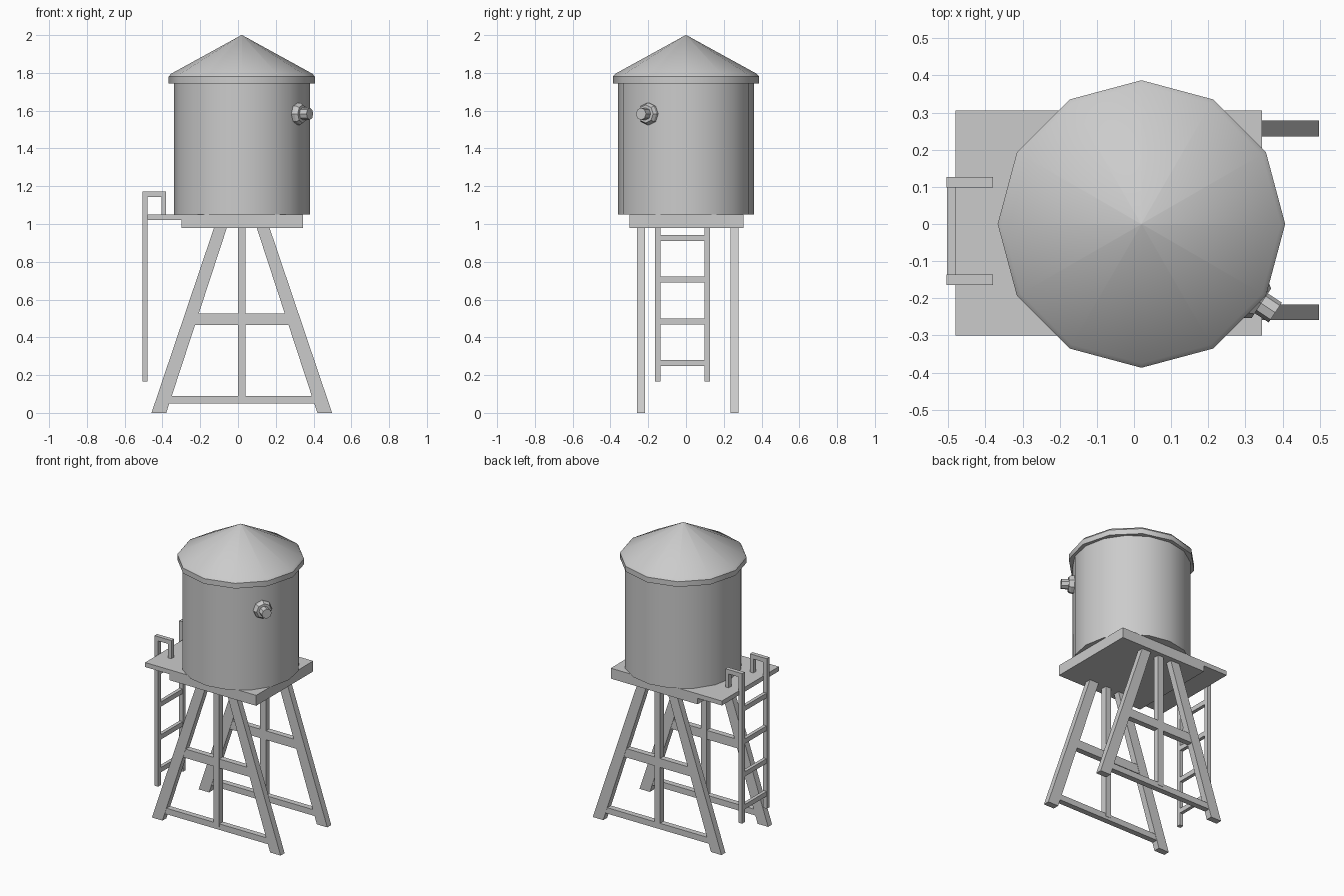
import bpy, math

if "Cube" in bpy.data.objects:
    bpy.data.objects.remove(bpy.data.objects["Cube"])

CX = 0.02  # tower axis


def mesh_object(name, verts, faces):
    me = bpy.data.meshes.new(name)
    me.from_pydata(verts, [], faces)
    me.update()
    ob = bpy.data.objects.new(name, me)
    bpy.context.collection.objects.link(ob)
    return ob


def prism(name, profile, y0, y1):
    """Extrude an anticlockwise x-z outline from y0 to y1."""
    n = len(profile)
    verts = [(x, y, z) for y in (y0, y1) for x, z in profile]
    faces = [list(range(n)), list(range(2 * n - 1, n - 1, -1))]
    faces += [[i, i + n, (i + 1) % n + n, (i + 1) % n] for i in range(n)]
    return mesh_object(name, verts, faces)


def box(name, x0, x1, y0, y1, z0, z1):
    return prism(name, [(x0, z0), (x1, z0), (x1, z1), (x0, z1)], y0, y1)


def lathe(name, profile, sides):
    """Spin (radius, z) points, bottom to top, about z; close both ends."""
    verts = [(r * math.cos(2 * math.pi * i / sides), r * math.sin(2 * math.pi * i / sides), z)
             for r, z in profile for i in range(sides)]
    faces = [[k * sides + i, k * sides + (i + 1) % sides,
              (k + 1) * sides + (i + 1) % sides, (k + 1) * sides + i]
             for k in range(len(profile) - 1) for i in range(sides)]
    last = (len(profile) - 1) * sides
    faces += [list(range(sides))[::-1], list(range(last, last + sides))]
    return mesh_object(name, verts, faces)


def smooth(ob, degrees):
    bpy.ops.object.select_all(action='DESELECT')
    ob.select_set(True)
    bpy.context.view_layer.objects.active = ob
    bpy.ops.object.shade_smooth_by_angle(angle=math.radians(degrees))


# tank and conical roof
tank = lathe("tank", [(0.36, 1.05), (0.36, 1.76)], 16)
roof = lathe("roof", [(0.387, 1.745), (0.387, 1.78), (0.375, 1.795), (0.002, 2.0)], 12)
for ob in (tank, roof):
    ob.location.x = CX
    smooth(ob, 35)

# outlet: flange and nozzle pointing out of the tank wall
angle = math.radians(-33.5)
outlet = lathe("outlet", [(0.058, 0.33), (0.058, 0.372), (0.048, 0.387), (0.032, 0.387), (0.032, 0.432)], 8)
outlet.rotation_euler = (0, math.pi / 2, angle)
outlet.location = (CX, 0, 1.583)

# platform with a thinner landing at the ladder side
prism("platform", [(-0.30, 0.98), (0.345, 0.98), (0.345, 1.05), (-0.48, 1.05),
                   (-0.48, 1.02), (-0.30, 1.02)], -0.30, 0.305)

# two A-frame trestles
for side, yc in (("front", -0.238), ("back", 0.257)):
    y0, y1 = yc - 0.021, yc + 0.021
    for hand, s in (("left", -1), ("right", 1)):
        leg = [(0.40, 0), (0.478, 0), (0.147, 0.98), (0.079, 0.98)]
        leg = [(CX + s * x, z) for x, z in leg]
        prism(f"{side}_{hand}_leg", leg if s > 0 else leg[::-1], y0, y1)
    box(f"{side}_post", CX - 0.021, CX + 0.021, y0, y1, 0.07, 0.98)
    for level, z0, z1 in (("lower", 0.05, 0.09), ("upper", 0.465, 0.525)):
        w0, w1 = 0.41 - 0.327 * z0, 0.41 - 0.327 * z1
        prism(f"{side}_{level}_crossbar", [(CX - w0, z0), (CX + w0, z0), (CX + w1, z1), (CX - w1, z1)],
              yc - 0.019, yc + 0.019)

# ladder rails hooked over the landing
hook = [(-0.505, 0.165), (-0.478, 0.165), (-0.478, 1.143), (-0.405, 1.143),
        (-0.405, 1.05), (-0.38, 1.05), (-0.38, 1.172), (-0.505, 1.172)]
prism("front_ladder_rail", hook, -0.164, -0.136)
prism("back_ladder_rail", hook, 0.098, 0.126)

# ladder rungs
for i in range(4):
    z = 0.265 + 0.22 * i
    box(f"ladder_rung_{i + 1}", -0.503, -0.48, -0.14, 0.102, z - 0.016, z + 0.016)
